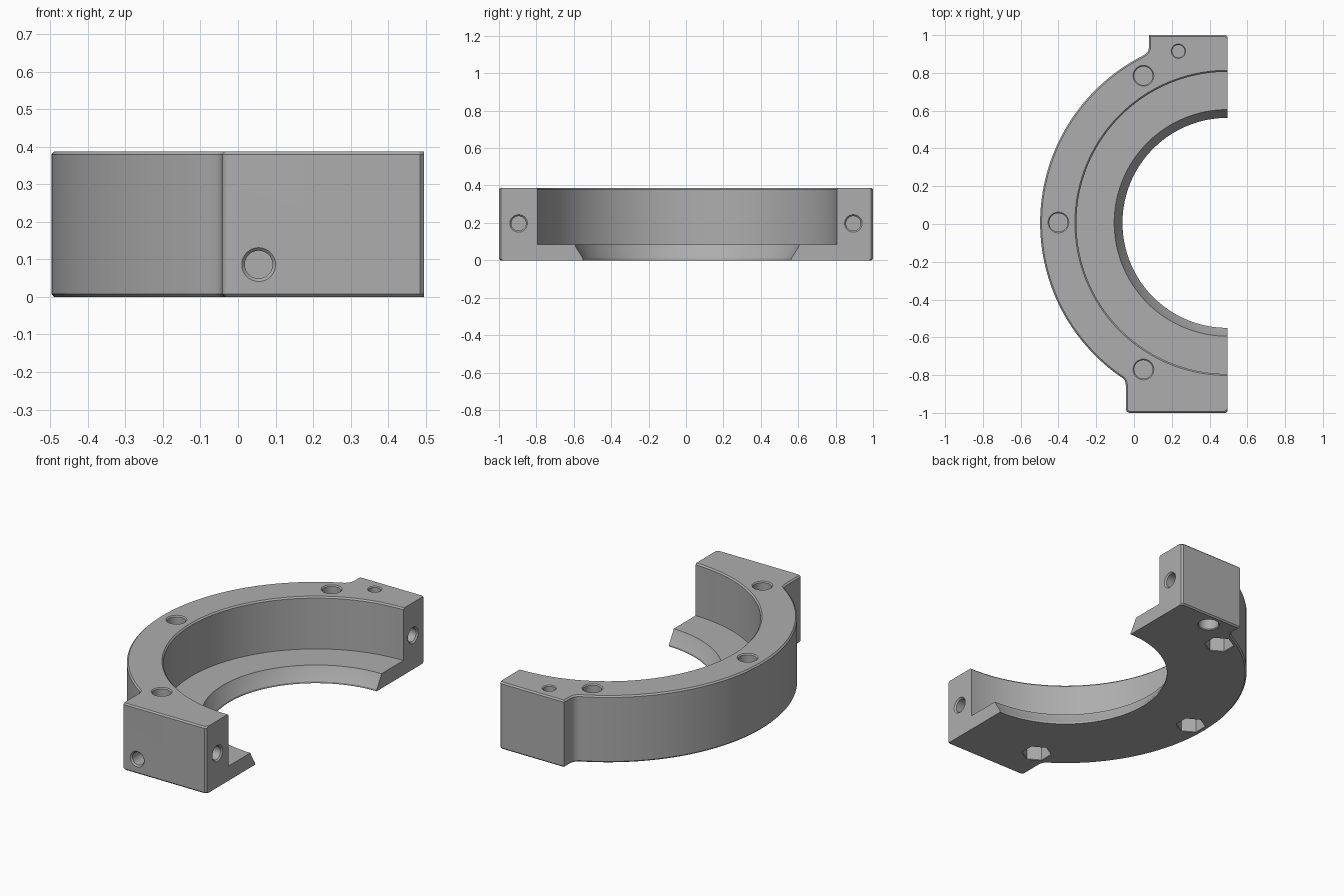
import bpy, bmesh, math
from mathutils import Matrix, Vector

if "Cube" in bpy.data.objects:
    bpy.data.objects.remove(bpy.data.objects["Cube"])

H = 0.387                      # body height
FACE = 0.495                   # split face position
CENTRE = Vector((FACE, 0.006))
R_OUT = 0.992
EDGE = 0.008                   # small chamfer

grey = bpy.data.materials.new("machined grey")
grey.use_nodes = True
colour = (0.42, 0.42, 0.42, 1)
grey.diffuse_color = colour
grey.node_tree.nodes["Principled BSDF"].inputs["Base Color"].default_value = colour


def new_object(name, bm):
    bmesh.ops.recalc_face_normals(bm, faces=bm.faces)
    mesh = bpy.data.meshes.new(name)
    bm.to_mesh(mesh)
    bm.free()
    mesh.materials.append(grey)
    ob = bpy.data.objects.new(name, mesh)
    bpy.context.scene.collection.objects.link(ob)
    return ob


def lathe(name, profile, origin, axis=(0, 0, 1), segs=40):
    """Solid of revolution; profile holds (radius, distance along axis)."""
    bm = bmesh.new()
    rings = []
    for r, d in profile:
        angles = [math.tau * (i / segs + 0.25) for i in range(segs)]
        rings.append([bm.verts.new((r * math.cos(a), r * math.sin(a), d)) for a in angles])
    for a, b in zip(rings, rings[1:]):
        for i in range(segs):
            j = (i + 1) % segs
            bm.faces.new((a[i], a[j], b[j], b[i]))
    bm.faces.new(rings[0])
    bm.faces.new(rings[-1])
    turn = Vector(axis).to_track_quat('Z', 'Y').to_matrix().to_4x4()
    bm.transform(Matrix.Translation(origin) @ turn)
    return new_object(name, bm)


def hole(name, r, depth, origin, axis, lip=EDGE, segs=40):
    """Blind hole cutter with a chamfered mouth, running along axis."""
    profile = [(r + lip, -0.02), (r + lip, 0), (r, lip), (r, depth)]
    return lathe(name, profile, origin, axis, segs)


def curve(p, q, s, n=6):
    """Quadratic corner from p to s, bending at q."""
    p, q, s = Vector(p), Vector(q), Vector(s)
    return [p * (1 - t) ** 2 + q * 2 * t * (1 - t) + s * t * t
            for t in (i / n for i in range(n + 1))]


# Half ring outline with a mounting block at each end
def on_ring(deg):
    a = math.radians(deg)
    return CENTRE + R_OUT * Vector((math.cos(a), math.sin(a)))


start, end, steps = 117, 236, 80
arc = [on_ring(start + (end - start) * i / steps) for i in range(steps + 1)]
outline = [Vector((FACE, 0.99)), Vector((FACE - 0.01, 1)), Vector((0.08, 1))]
outline += curve((0.08, 0.945), (0.08, 0.905), arc[0])
outline += arc[1:]
outline += curve(arc[-1], (-0.043, -0.828), (-0.043, -0.86))[1:]
outline += curve((-0.043, -0.975), (-0.043, -1), (-0.018, -1))
outline += [Vector((FACE - 0.01, -1)), Vector((FACE, -0.99))]

bm = bmesh.new()
base = bm.faces.new([bm.verts.new((p.x, p.y, 0)) for p in outline])
lift = bmesh.ops.extrude_face_region(bm, geom=[base])["geom"]
bmesh.ops.translate(bm, verts=[v for v in lift if isinstance(v, bmesh.types.BMVert)], vec=(0, 0, H))
rims = [e for e in bm.edges
        if abs(e.verts[0].co.z - e.verts[1].co.z) < 1e-4
        and min(v.co.x for v in e.verts) < FACE - 1e-4]
bmesh.ops.bevel(bm, geom=rims, offset=EDGE, segments=1, affect='EDGES')
body = new_object("half_ring_housing", bm)

# Stepped bore: tapered lip below a wide pocket
cutters = [lathe("bore_cutter",
                 [(0.556, -0.1), (0.556, 0.01), (0.592, 0.066), (0.6, 0.085),
                  (0.8, 0.085), (0.8, H - EDGE), (0.8 + EDGE, H), (0.8 + EDGE, 0.5)],
                 (CENTRE.x, CENTRE.y, 0), segs=160)]

UP, DOWN = (0, 0, 1), (0, 0, -1)
# Vertical bolt holes with hexagonal nut pockets underneath
for i, (x, y) in enumerate([(0.05, 0.785), (-0.4, 0.008), (0.05, -0.77)]):
    cutters.append(hole(f"bolt_hole_{i}", 0.049, 0.2, (x, y, H), DOWN, lip=0.006))
    cutters.append(hole(f"nut_pocket_{i}", 0.08, 0.13, (x, y, 0), UP, lip=0.003, segs=6))

# Small stepped hole in the back block
cutters.append(hole("small_hole", 0.033, 0.15, (0.235, 0.915, H), DOWN, lip=0.005))
cutters.append(hole("small_hole_counterbore", 0.055, 0.12, (0.235, 0.915, 0), UP, lip=0.005))

# Clamp holes in the split faces and a side port at the front
for side in (-1, 1):
    cutters.append(hole(f"clamp_hole_{side}", 0.039, 0.2, (FACE, side * 0.895, 0.197), (-1, 0, 0)))
cutters.append(hole("side_port", 0.037, 0.13, (0.055, -1, 0.086), (0, 1, 0)))

for c in cutters:
    c.hide_render = True
    c.hide_set(True)
    mod = body.modifiers.new(c.name, 'BOOLEAN')
    mod.operation = 'DIFFERENCE'
    mod.solver = 'EXACT'
    mod.object = c

# Bake the cuts, drop the cutters and shade
depsgraph = bpy.context.evaluated_depsgraph_get()
result = bpy.data.meshes.new_from_object(body.evaluated_get(depsgraph))
body.modifiers.clear()
body.data = result
for c in cutters:
    bpy.data.objects.remove(c)
result.materials.clear()
result.materials.append(grey)
for p in result.polygons:
    p.material_index = 0
bpy.ops.object.select_all(action='DESELECT')
body.select_set(True)
bpy.context.view_layer.objects.active = body
bpy.ops.object.shade_smooth_by_angle(angle=math.radians(25))
